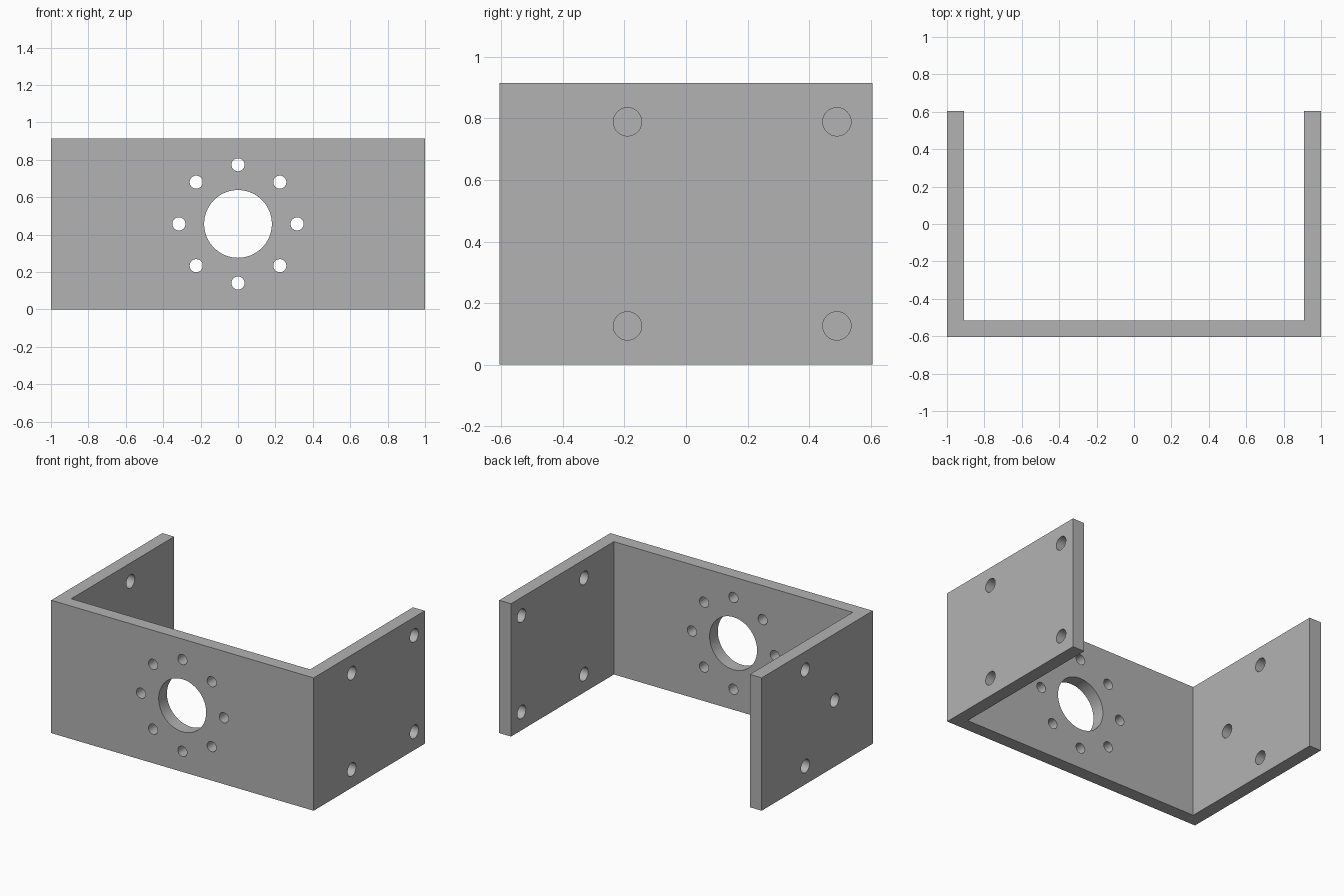
import bpy, bmesh, math
from mathutils import Matrix, Vector

cube = bpy.data.objects.get("Cube")
if cube:
    bpy.data.objects.remove(cube, do_unlink=True)

W, D, H, T = 1.0, 0.605, 0.915, 0.09   # half width, half depth, height, thickness
MID = H / 2

grey = bpy.data.materials.new("plain_grey")
colour = (0.448, 0.448, 0.448, 1)
grey.diffuse_color = colour
grey.use_nodes = True
grey.node_tree.nodes["Principled BSDF"].inputs["Base Color"].default_value = colour


def make_object(name, bm):
    bmesh.ops.recalc_face_normals(bm, faces=bm.faces)
    mesh = bpy.data.meshes.new(name)
    bm.to_mesh(mesh)
    bm.free()
    mesh.materials.append(grey)
    obj = bpy.data.objects.new(name, mesh)
    bpy.context.collection.objects.link(obj)
    return obj


def add_drill(bm, centre, axis, radius, segments):
    turn = Matrix.Rotation(math.pi / 2, 4, axis)
    bmesh.ops.create_cone(bm, cap_ends=True, segments=segments, radius1=radius,
                          radius2=radius, depth=3 * T,
                          matrix=Matrix.Translation(centre) @ turn)


# U-shaped bracket: plan outline extruded upward
bm = bmesh.new()
outline = [(-W, -D), (W, -D), (W, D), (W - T, D), (W - T, T - D),
           (T - W, T - D), (T - W, D), (-W, D)]
base = bm.faces.new([bm.verts.new((x, y, 0)) for x, y in outline])
top = bmesh.ops.extrude_face_region(bm, geom=[base])["geom"]
bmesh.ops.translate(bm, vec=(0, 0, H),
                    verts=[v for v in top if isinstance(v, bmesh.types.BMVert)])
bracket = make_object("mounting_bracket", bm)

# Large bore and ring of bolt holes in the front plate
bm = bmesh.new()
front_y = -D + T / 2
add_drill(bm, Vector((0, front_y, MID)), 'X', 0.181, 96)
for i in range(8):
    a = i * math.pi / 4
    add_drill(bm, Vector((0.316 * math.cos(a), front_y, MID + 0.316 * math.sin(a))),
              'X', 0.035, 32)

# Four holes in the left wall, three in the right wall
low, high = 0.126, H - 0.126
left_holes = [(y, z) for y in (-0.19, 0.49) for z in (low, high)]
right_holes = [(0.13, low), (0.13, high), (-0.19, MID)]
for side, holes in ((1, left_holes), (-1, right_holes)):
    for y, z in holes:
        add_drill(bm, Vector((side * (W - T / 2), y, z)), 'Y', 0.046, 32)
drills = make_object("hole_cutters", bm)
drills.hide_render = True

# Cut the holes, then remove the cutters
cut = bracket.modifiers.new("holes", 'BOOLEAN')
cut.operation = 'DIFFERENCE'
cut.solver = 'EXACT'
cut.object = drills
bpy.ops.object.select_all(action='DESELECT')
bracket.select_set(True)
bpy.context.view_layer.objects.active = bracket
bpy.ops.object.modifier_apply(modifier=cut.name)
bpy.data.objects.remove(drills, do_unlink=True)
bpy.ops.object.shade_smooth_by_angle(angle=math.radians(30))
